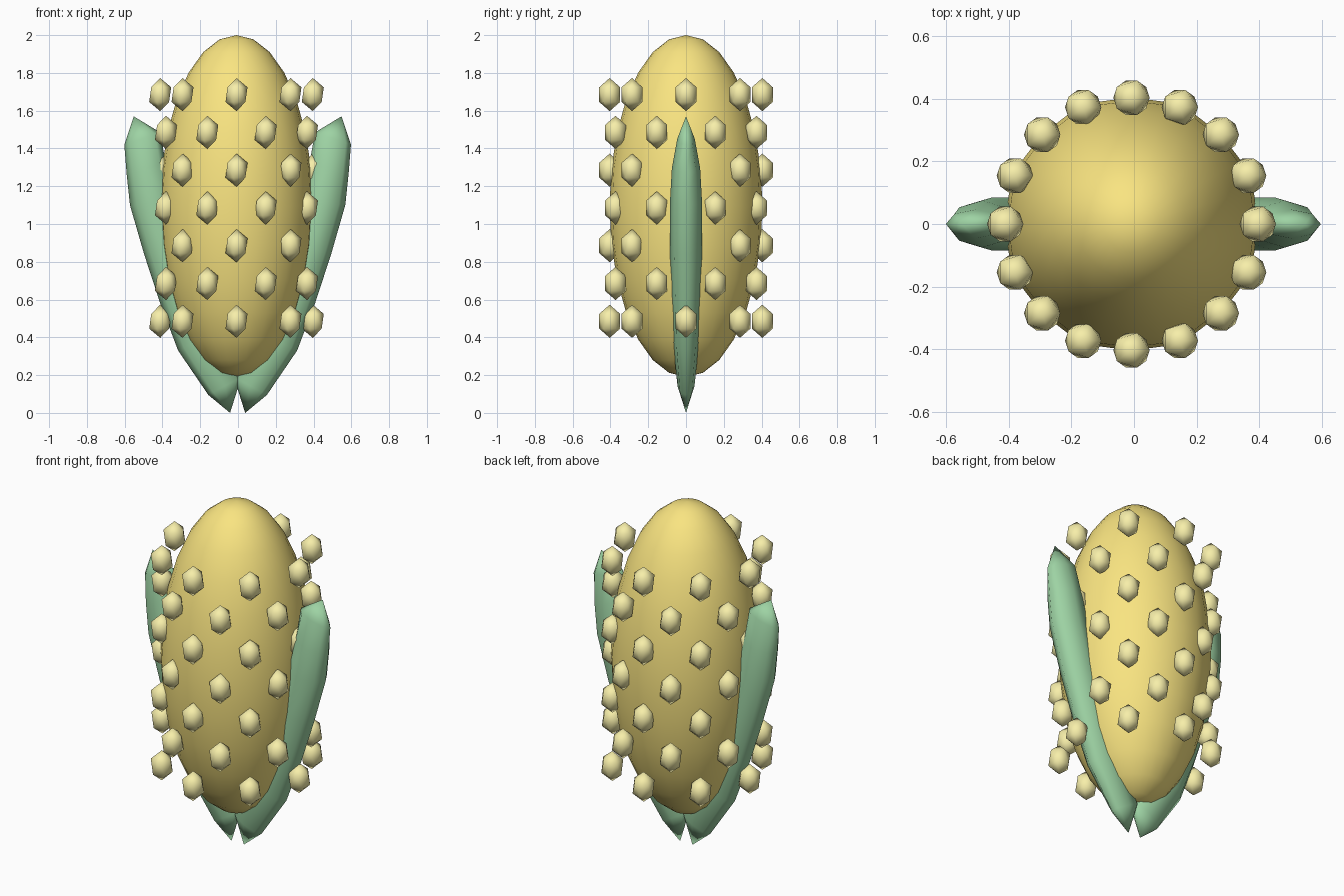
import bpy, bmesh, math
from mathutils import Vector, Matrix

if "Cube" in bpy.data.objects:
    bpy.data.objects.remove(bpy.data.objects["Cube"])

CX = -0.008  # centre line of the cob


def material(name, rgb):
    m = bpy.data.materials.new(name)
    m.diffuse_color = (*rgb, 1)
    m.use_nodes = True
    m.node_tree.nodes["Principled BSDF"].inputs["Base Color"].default_value = m.diffuse_color
    return m


def add_object(name, bm, mat):
    bmesh.ops.recalc_face_normals(bm, faces=bm.faces)
    for f in bm.faces:
        f.smooth = True
    me = bpy.data.meshes.new(name)
    bm.to_mesh(me)
    bm.free()
    me.materials.append(mat)
    ob = bpy.data.objects.new(name, me)
    bpy.context.collection.objects.link(ob)
    return ob


cob_mat = material("cob_yellow", (0.95, 0.78, 0.22))
kernel_mat = material("kernel_yellow", (0.93, 0.86, 0.40))
leaf_mat = material("husk_green", (0.34, 0.65, 0.37))

# Cob: stretched sphere
bm = bmesh.new()
bmesh.ops.create_uvsphere(bm, u_segments=24, v_segments=14, radius=1,
                          matrix=Matrix.Translation((CX, 0, 1.095)) @ Matrix.Diagonal((0.405, 0.405, 0.905, 1)))
add_object("cob", bm, cob_mat)

# Kernels: seven staggered rings of eight stretched icosahedra
for row in range(7):
    bm = bmesh.new()
    for i in range(8):
        a = math.radians(45 * i + 22.5 * (row % 2))
        pos = Vector((CX + 0.404 * math.cos(a), 0.404 * math.sin(a), 0.485 + 0.2 * row))
        bmesh.ops.create_icosphere(bm, subdivisions=1, radius=0.065,
                                   matrix=Matrix.Translation(pos) @ Matrix.Diagonal((1, 1, 1.35, 1)))
    add_object(f"kernel_ring_{row + 1}", bm, kernel_mat)

# Husk leaves: oval sections (outer x, z, inner x, z, half width) between two tips
SECTIONS = [
    (0.155, 0.095, -0.02, 0.19, 0.045),
    (0.315, 0.33, 0.10, 0.43, 0.070),
    (0.41, 0.58, 0.19, 0.66, 0.080),
    (0.495, 0.84, 0.275, 0.91, 0.085),
    (0.57, 1.10, 0.335, 1.13, 0.085),
    (0.588, 1.27, 0.38, 1.32, 0.075),
    (0.60, 1.42, 0.41, 1.485, 0.046),
]
SIDES = 8


def leaf(name, side):
    bm = bmesh.new()

    def vert(x, y, z):
        return bm.verts.new((side * x - 0.002, y, z))

    rings = []
    for ox, oz, ix, iz, w in SECTIONS:
        ring = []
        for k in range(SIDES):
            a = 2 * math.pi * k / SIDES
            t = (1 + math.cos(a)) / 2
            ring.append(vert(ix + (ox - ix) * t, w * math.sin(a), iz + (oz - iz) * t))
        rings.append(ring)
    bottom, top = vert(0.04, 0, 0), vert(0.55, 0, 1.57)
    for k in range(SIDES):
        n = (k + 1) % SIDES
        bm.faces.new((bottom, rings[0][n], rings[0][k]))
        bm.faces.new((top, rings[-1][k], rings[-1][n]))
        for r, s in zip(rings, rings[1:]):
            bm.faces.new((r[k], r[n], s[n], s[k]))
    add_object(name, bm, leaf_mat)


leaf("husk_leaf_right", 1)
leaf("husk_leaf_left", -1)
